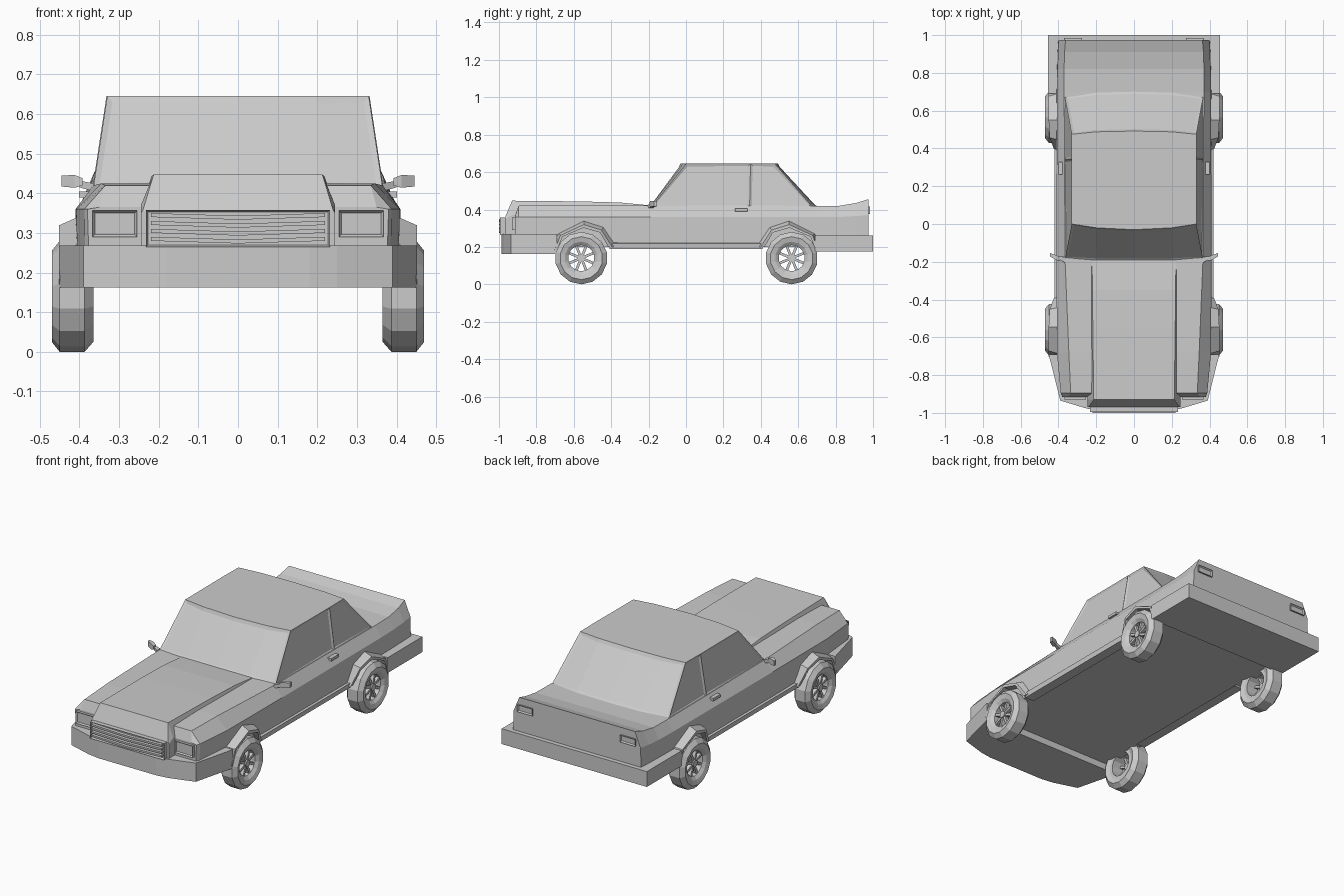
import bpy, bmesh
from math import sin, cos, pi
from mathutils import Matrix

if "Cube" in bpy.data.objects:
    bpy.data.objects.remove(bpy.data.objects["Cube"])


def finish(name, bm):
    bmesh.ops.recalc_face_normals(bm, faces=bm.faces[:])
    me = bpy.data.meshes.new(name)
    bm.to_mesh(me)
    bm.free()
    ob = bpy.data.objects.new(name, me)
    bpy.context.collection.objects.link(ob)
    return ob


def sym(half):
    """Complete a half outline by mirroring it across x = 0."""
    return half + [(-x, v) for x, v in reversed(half) if x]


def loft_bm(rings, closed=False):
    bm = bmesh.new()
    vs = [[bm.verts.new(p) for p in r] for r in rings]
    n, k = len(rings[0]), len(rings)
    for i in range(k if closed else k - 1):
        a, b = vs[i], vs[(i + 1) % k]
        for j in range(n):
            bm.faces.new((a[j], a[(j + 1) % n], b[(j + 1) % n], b[j]))
    if not closed:
        bm.faces.new(vs[0])
        bm.faces.new(vs[-1])
    bmesh.ops.recalc_face_normals(bm, faces=bm.faces[:])
    return bm


def loft(name, rings, closed=False):
    return finish(name, loft_bm(rings, closed))


def box_bm(lo, hi):
    bm = bmesh.new()
    bmesh.ops.create_cube(bm, size=1)
    for v in bm.verts:
        v.co = [lo[i] + (v.co[i] + .5) * (hi[i] - lo[i]) for i in range(3)]
    return bm


def box(name, lo, hi):
    return finish(name, box_bm(lo, hi))


def panel(name, lo, hi, ydir, rim=.008, depth=.008):
    """Box whose front or back face is recessed inside a rim."""
    bm = box_bm(lo, hi)
    bm.normal_update()
    f = [f for f in bm.faces if f.normal.y * ydir > .9]
    bmesh.ops.inset_region(bm, faces=f, thickness=rim)
    bmesh.ops.translate(bm, verts=f[0].verts[:], vec=(0, -ydir * depth, 0))
    return finish(name, bm)


# Main body: y, lower x, shoulder x, shoulder z, top x, top z
stations = [(-.915, .375, .38, .36, .35, .365), (-.895, .385, .388, .36, .335, .42),
            (-.68, .405, .408, .36, .345, .425), (-.19, .41, .41, .36, .365, .42),
            (.70, .41, .408, .36, .37, .418), (.82, .408, .405, .36, .37, .42),
            (.91, .406, .402, .365, .368, .435), (.975, .402, .398, .37, .362, .455)]
loft("body", [[(x, y, z) for x, z in sym([(xl, .2), (xm, zm), (xt, zt)])]
              for y, xl, xm, zm, xt, zt in stations])

# Raised bonnet running down into the nose
bonnet = [(-.968, .35, .24, .357), (-.93, .37, .213, .447), (-.55, .37, .218, .443),
          (-.35, .37, .22, .437), (-.19, .37, .222, .422)]
loft("bonnet", [[(x, y, z) for x, z in sym([(.245, .25), (.245, zm), (xt, zt)])]
                for y, zm, xt, zt in bonnet])

# Cabin with recessed glass
base = sym([(0, -.2), (.2, -.198), (.365, -.185), (.367, .34), (.367, .675), (.2, .70), (0, .705)])
roof = sym([(0, -.03), (.2, -.02), (.33, 0), (.332, .345), (.33, .475), (.2, .488), (0, .492)])
bm = loft_bm([[(x, y, .415) for x, y in base], [(x, y, .645) for x, y in roof]])
bm.normal_update()
groups = [[f for f in bm.faces if f.normal.y < -.4], [f for f in bm.faces if f.normal.y > .4]]
sides = [f for f in bm.faces if abs(f.normal.x) > .8]
for g in groups:
    bmesh.ops.inset_region(bm, faces=g, thickness=.02, depth=-.005)
bmesh.ops.inset_individual(bm, faces=sides, thickness=.016, depth=-.006)
finish("cabin", bm)

# Bumpers
plan = sym([(.18, -.987), (.25, -.977), (.39, -.935), (.452, -.69)])
loft("front_bumper", [[(x, y, z) for x, y in plan] for z in (.162, .268)])
box("rear_bumper", (-.455, .69, .175), (.455, 1, .262))

# Grille with slightly bowed bars
panel("grille", (-.232, -.994, .265), (.232, -.95, .358), -1, .007, .012)
for i in range(4):
    z = .28 + i * .02
    loft("grille_bar", [[(x, y, z - (.22 - abs(x)) * .03 + dz)
                         for y, dz in ((-.98, 0), (-1, 0), (-1, .01), (-.98, .01))]
                        for x in (-.22, 0, .22)])

# Wheel arch outlines (y from wheel centre, z): inner edge and outer edge
arch_in = [(-.135, .17), (-.10, .255), (.012, .302), (.10, .277), (.145, .2)]
arch_out = [(-.15, .2), (-.125, .27), (.015, .34), (.118, .306), (.19, .2)]
tyre = [(.07, .375), (.09, .375), (.115, .365), (.14, .387), (.14, .45),
        (.115, .47), (.088, .463), (.07, .45)]
N = 14


def wheel(s, yc):
    rings = []
    for i in range(N):
        a = 2 * pi * i / N
        rings.append([(s * x, yc + r * sin(a), .14 - r * cos(a)) for r, x in tyre])
    loft("wheel", rings, True)
    # Spokes and hub
    bm = bmesh.new()
    for i in range(8):
        b = bmesh.ops.create_cube(bm, size=1)["verts"]
        bmesh.ops.scale(bm, vec=(.02, .014, .066), verts=b)
        bmesh.ops.translate(bm, vec=(0, 0, .042), verts=b)
        bmesh.ops.rotate(bm, matrix=Matrix.Rotation(2 * pi * (i + .5) / 8, 3, 'X'), verts=b)
    bmesh.ops.create_cone(bm, cap_ends=True, segments=8, radius1=.02, radius2=.02,
                          depth=.035, matrix=Matrix.Rotation(pi / 2, 4, 'Y'))
    bmesh.ops.translate(bm, vec=(s * .437, yc, .14), verts=bm.verts[:])
    finish("wheel_spokes", bm)


for s in (1, -1):
    for yc, d in ((-.56, 1), (.565, -1)):
        wheel(s, yc)
        # Wheel arch flare, fading into the sill
        rings = []
        for i, ((a, za), (b, zb)) in enumerate(zip(arch_in, arch_out)):
            xo = (.452, .452, .452, .447, .425)[i]
            m, zm = a + (b - a) * .45, za + (zb - za) * .45
            rings.append([(s * .39, yc + d * a, za), (s * xo, yc + d * a, za),
                          (s * xo, yc + d * m, zm), (s * .404, yc + d * b, zb)])
        loft("wheel_arch", rings)
    # Sill
    loft("sill", [[(s * x, y, z) for x, z in ((.36, .19), (.417, .19), (.421, .218), (.40, .225))]
                  for y in (-.41, .41)])
    # Lamps
    for name, x0, x1, z0, z1, y0, y1, d in (
            ("headlight", .255, .367, .29, .356, -.93, -.89, -1),
            ("tail_light", .275, .37, .375, .415, .95, .984, 1)):
        panel(name, (min(s * x0, s * x1), y0, z0), (max(s * x0, s * x1), y1, z1), d)
    # Door handle
    box("door_handle", (s * .39 - .011, .262, .39), (s * .39 + .011, .328, .405))
    # Door mirror: tapered arm and flat head
    arm = [(.365, -.19, .405, .425, .03), (.40, -.178, .415, .432, .014)]
    head = [(.392, -.185, .42, .438, .02), (.412, -.178, .414, .446, .026),
            (.445, -.163, .417, .445, .018)]
    for name, secs in (("mirror_arm", arm), ("mirror_head", head)):
        loft(name, [[(s * x, y - w / 2, z0), (s * x, y + w / 2, z0),
                     (s * x, y + w / 2, z1), (s * x, y - w / 2, z1)]
                    for x, y, z0, z1, w in secs])
